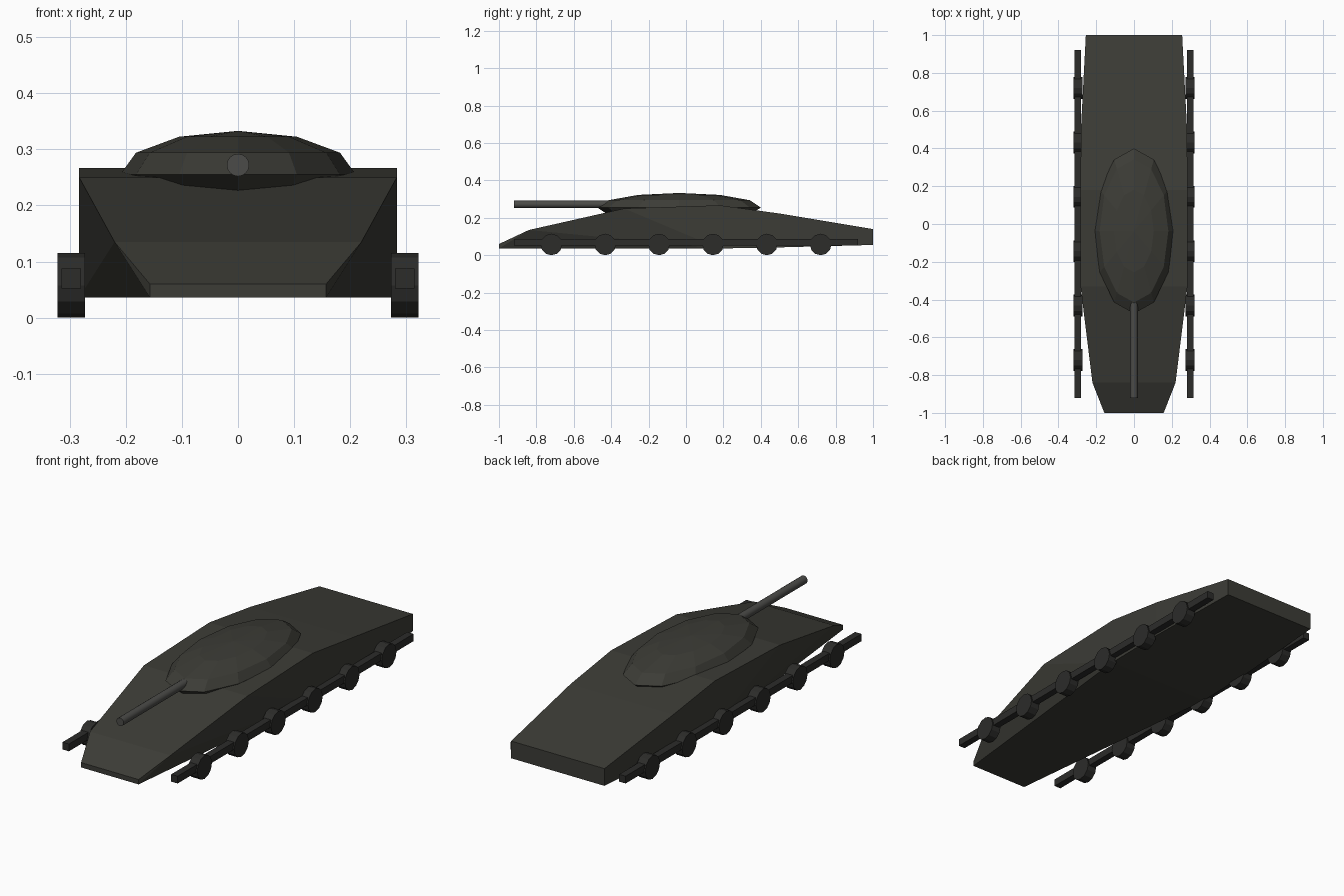
import bpy, bmesh, math
from mathutils import Matrix

if "Cube" in bpy.data.objects:
    bpy.data.objects.remove(bpy.data.objects["Cube"])


def material(name, rgb):
    m = bpy.data.materials.new(name)
    m.diffuse_color = (*rgb, 1)
    m.use_nodes = True
    m.node_tree.nodes["Principled BSDF"].inputs["Base Color"].default_value = m.diffuse_color
    return m


armour = material("armour", (0.045, 0.045, 0.037))
running_gear = material("running_gear", (0.025, 0.025, 0.023))
gun_metal = material("gun_metal", (0.07, 0.07, 0.065))


def finish(bm, name, mat):
    bmesh.ops.recalc_face_normals(bm, faces=bm.faces)
    me = bpy.data.meshes.new(name)
    bm.to_mesh(me)
    bm.free()
    me.materials.append(mat)
    ob = bpy.data.objects.new(name, me)
    bpy.context.collection.objects.link(ob)
    return ob


def cylinder(name, radius, length, sides, location, axis, mat):
    bm = bmesh.new()
    rot = Matrix.Rotation(math.pi / 2, 4, axis)
    bmesh.ops.create_cone(bm, cap_ends=True, segments=sides, radius1=radius,
                          radius2=radius, depth=length,
                          matrix=Matrix.Translation(location) @ rot)
    return finish(bm, name, mat)


# Hull: convex wedge through the corner stations (half width, y, z)
top = [(0.157, -1, 0.06), (0.22, -0.84, 0.135), (0.283, -0.33, 0.25),
       (0.283, 0.18, 0.267), (0.281, 0.5, 0.223), (0.255, 1, 0.14)]
bottom = [(0.157, -1, 0.036), (0.283, 0.18, 0.036),
          (0.281, 0.5, 0.042), (0.255, 1, 0.055)]
bm = bmesh.new()
for x, y, z in top + bottom:
    for s in (-1, 1):
        bm.verts.new((s * x, y, z))
bmesh.ops.convex_hull(bm, input=bm.verts)
bmesh.ops.dissolve_limit(bm, angle_limit=0.005, verts=bm.verts, edges=bm.edges)
finish(bm, "hull", armour)

# Turret: flattened low-poly sphere sunk into the deck
bm = bmesh.new()
bmesh.ops.create_uvsphere(bm, u_segments=12, v_segments=6, radius=1,
                          matrix=Matrix.Translation((0, -0.037, 0.255))
                          @ Matrix.Diagonal((0.21, 0.437, 0.078, 1)))
finish(bm, "turret", armour)

# Gun barrel
cylinder("gun_barrel", 0.02, 0.56, 16, (0, -0.64, 0.272), 'X', gun_metal)
bpy.context.view_layer.objects.active = bpy.data.objects["gun_barrel"]
bpy.data.objects["gun_barrel"].select_set(True)
bpy.ops.object.shade_smooth_by_angle(angle=math.radians(30))

# Track bars and six road wheels on each side
for side, s in (("left", 1), ("right", -1)):
    bm = bmesh.new()
    bmesh.ops.create_cube(bm, size=1,
                          matrix=Matrix.Translation((s * 0.297, 0, 0.07))
                          @ Matrix.Diagonal((0.035, 1.84, 0.036, 1)))
    finish(bm, side + "_track", running_gear)
    for i in range(6):
        cylinder(f"{side}_wheel_{i + 1}", 0.0575, 0.049, 12,
                 (s * 0.297, -0.72 + 0.288 * i, 0.0575), 'Y', running_gear)
